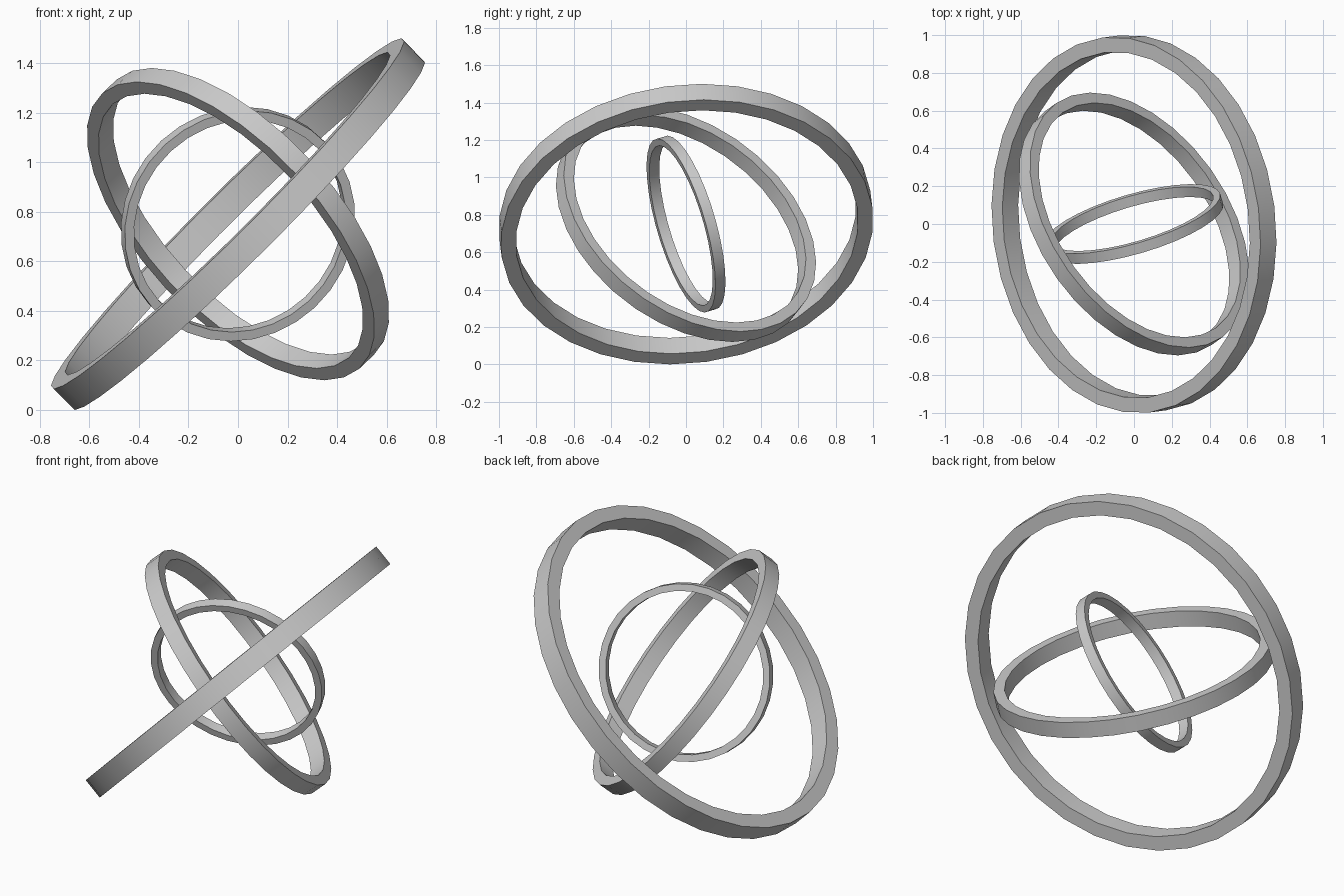
import bpy, math
from mathutils import Vector

if "Cube" in bpy.data.objects:
    bpy.data.objects.remove(bpy.data.objects["Cube"])

SIDES = 32
CENTRE = Vector((0, 0, 0.75))


def ring(name, radius, axis):
    """Flat-walled hoop: rectangular section swept round the given axis."""
    wall, half = 0.08 * radius, 0.06 * radius
    section = [(radius, -half), (radius, half),
               (radius - wall, half), (radius - wall, -half)]
    verts, faces = [], []
    for i in range(SIDES):
        a = 2 * math.pi * i / SIDES
        verts += [(r * math.cos(a), r * math.sin(a), z) for r, z in section]
        j = (i + 1) % SIDES
        for k in range(4):
            m = (k + 1) % 4
            faces.append((4 * i + k, 4 * j + k, 4 * j + m, 4 * i + m))
    mesh = bpy.data.meshes.new(name)
    mesh.from_pydata(verts, [], faces)
    obj = bpy.data.objects.new(name, mesh)
    bpy.context.collection.objects.link(obj)
    obj.location = CENTRE
    obj.rotation_euler = Vector(axis).to_track_quat('Z', 'Y').to_euler()
    # smooth walls with crisp rims
    bpy.ops.object.select_all(action='DESELECT')
    obj.select_set(True)
    bpy.context.view_layer.objects.active = obj
    bpy.ops.object.shade_smooth_by_angle(angle=math.radians(30))
    return obj


# three nested hoops sharing one centre
ring("outer_ring", 1.0, (0.70, 0.09, -0.705))
ring("middle_ring", 0.76, (0.645, 0.46, 0.61))
ring("inner_ring", 0.483, (-0.27, 0.924, 0.27))
